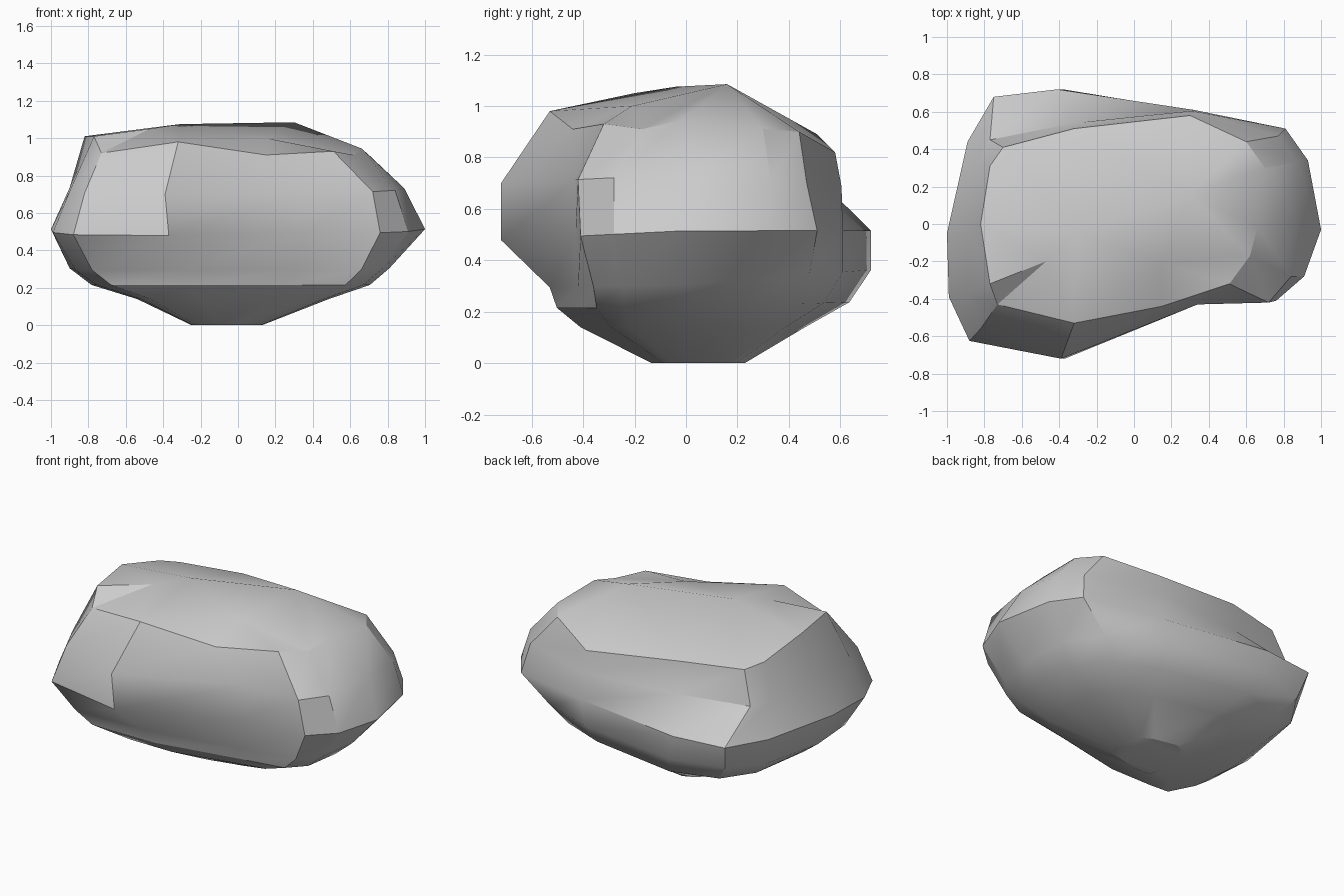
import bpy, bmesh, math
from mathutils import Vector
from mathutils.geometry import delaunay_2d_cdt

if "Cube" in bpy.data.objects:
    bpy.data.objects.remove(bpy.data.objects["Cube"])

# outlines run counter-clockwise from the right (+x) side
low = [(.81, 0), (.78, .27), (.62, .48), (.29, .61), (-.38, .72), (-.71, .62), (-.85, .4),
       (-.9, -.05), (-.87, -.36), (-.78, -.53), (-.3, -.53), (.3, -.42), (.66, -.36), (.77, -.25)]
mid = [(1, -.03), (.93, .34), (.81, .51), (.32, .61), (-.41, .72), (-.75, .68), (-.89, .44),
       (-1, -.05), (-.99, -.39), (-.88, -.625), (-.37, -.72), (.34, -.43), (.76, -.41), (.91, -.28)]
upper = [(.89, .05), (.87, .33), (.77, .47), (.31, .605), (-.32, .54), (-.77, .45), (-.83, .32),
         (-.9, 0), (-.9, -.38), (-.82, -.56), (-.39, -.72), (.34, -.43), (.72, -.42), (.84, -.28)]
rim = [(.66, -.02, .945), (.7, .3, .91), (.6, .44, .9), (.3, .58, .82), (-.32, .51, .89),
       (-.7, .41, .9), (-.77, .31, .93), (-.82, 0, 1.01), (-.77, -.32, 1.01), (-.73, -.43, .92),
       (-.32, -.53, .98), (.15, -.44, .91), (.51, -.32, .93), (.62, -.17, .91)]
peaks = [(.3, .16, 1.085), (-.31, -.04, 1.075), (-.47, -.2, 1.05), (.15, -.21, 1.0)]


def level(outline, z, front=0, back=0, sx=1, sy=1, dx=0, dy=0):
    """Place an outline at a height, scaled, shifted and raised or lowered to front and back."""
    return [(x * sx + dx, y * sy + dy, z + front * max(0, -y) + back * max(0, y))
            for x, y in outline]


rings = [level(low, 0, 0, 0, .22, .29, -.05, .02),
         level(low, .14, 0, 0, .6, .7, 0, -.04),
         level(low, .215, 0, .03, .87, .91, 0, -.02),
         level(low, .305, -.02, .08),
         level(mid, .515, -.05),
         level(upper, .735, -.05, -.08),
         rim]

# boulder body: stacked rings
bm = bmesh.new()
loops = [[bm.verts.new(p) for p in ring] for ring in rings]
n = len(low)
bm.faces.new(loops[0][::-1])
for a, b in zip(loops, loops[1:]):
    for i in range(n):
        j = (i + 1) % n
        bm.faces.new((a[i], a[j], b[j], b[i]))

# faceted crown
top = loops[-1] + [bm.verts.new(p) for p in peaks]
flat = [Vector(v.co[:2]) for v in top]
tris = delaunay_2d_cdt(flat, [], [list(range(n))], 1, 1e-6)[2]
for t in tris:
    bm.faces.new([top[i] for i in t])
bmesh.ops.recalc_face_normals(bm, faces=bm.faces)

mesh = bpy.data.meshes.new("boulder")
bm.to_mesh(mesh)
bm.free()
boulder = bpy.data.objects.new("boulder", mesh)
bpy.context.collection.objects.link(boulder)
bpy.context.view_layer.objects.active = boulder
boulder.select_set(True)
bpy.ops.object.shade_smooth_by_angle(angle=math.radians(27))
